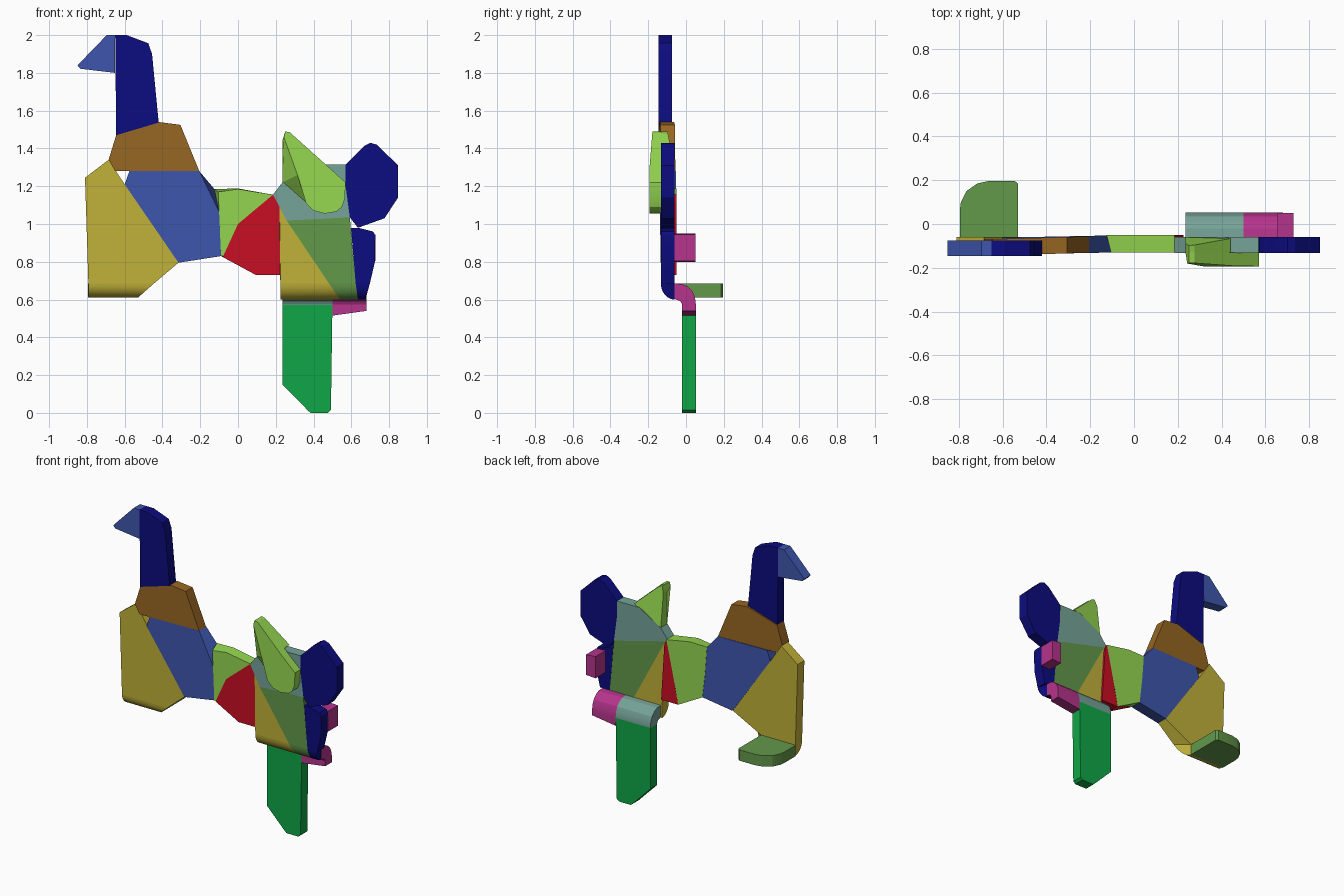
import bpy, bmesh, math

if "Cube" in bpy.data.objects:
    bpy.data.objects.remove(bpy.data.objects["Cube"])


def lin(c):
    c /= 255
    return c / 12.92 if c <= 0.04045 else ((c + 0.055) / 1.055) ** 2.4


def material(name, rgb):
    m = bpy.data.materials.new(name)
    col = tuple(lin(c) for c in rgb) + (1,)
    m.diffuse_color = col
    m.use_nodes = True
    m.node_tree.nodes["Principled BSDF"].inputs["Base Color"].default_value = col
    return m


NAVY = material("navy", (12, 12, 128))
BLUE = material("mid blue", (62, 86, 174))
BROWN = material("brown", (152, 102, 34))
YELLOW = material("mustard yellow", (193, 177, 57))
LIME = material("light green", (148, 214, 80))
RED = material("red", (200, 14, 36))
GREEN = material("olive green", (98, 152, 74))
TEAL = material("grey teal", (118, 163, 152))
PINK = material("magenta", (182, 52, 140))
LEAF = material("leaf green", (16, 166, 70))


def loft(name, mat, a, b):
    """Closed solid between two matching outlines of 3D points."""
    bm = bmesh.new()
    va = [bm.verts.new(p) for p in a]
    vb = [bm.verts.new(p) for p in b]
    n = len(va)
    bm.faces.new(va)
    bm.faces.new(vb[::-1])
    for i in range(n):
        j = (i + 1) % n
        bm.faces.new((va[i], vb[i], vb[j], va[j]))
    bmesh.ops.recalc_face_normals(bm, faces=bm.faces)
    me = bpy.data.meshes.new(name)
    bm.to_mesh(me)
    bm.free()
    me.materials.append(mat)
    ob = bpy.data.objects.new(name, me)
    bpy.context.collection.objects.link(ob)
    bpy.ops.object.select_all(action='DESELECT')
    ob.select_set(True)
    bpy.context.view_layer.objects.active = ob
    bpy.ops.object.shade_smooth_by_angle(angle=math.radians(20))
    return ob


def plate(name, mat, front, back=None, y0=-0.133, y1=-0.06, slope=0.0):
    """Flat panel from an x,z outline; slope leans it in y along x."""
    back = back or front
    loft(name, mat, [(x, y0 + slope * x, z) for x, z in front],
         [(x, y1 + slope * x, z) for x, z in back])


def bend(name, mat, z0, z1, left, right):
    """Quarter-round curl to the rear; left/right are x at top and bottom."""
    arc = [(math.cos(t), math.sin(t)) for t in (math.pi / 2 * i / 8 for i in range(9))]
    h, d = z1 - z0, 0.073

    def side(xs):
        pts = [(xs[0] + (xs[1] - xs[0]) * s, -0.06 - d * c, z1 - h * s) for c, s in arc]
        return pts + [(xs[1], -0.06, z1)]
    loft(name, mat, side(left), side(right))


# Head and neck
plate("beak", BLUE, [(-0.695, 2), (-0.65, 2), (-0.65, 1.8), (-0.835, 1.822), (-0.85, 1.84)],
      y0=-0.145, y1=-0.075)
plate("neck", NAVY, [(-0.65, 2), (-0.59, 2), (-0.475, 1.957), (-0.455, 1.9),
                     (-0.42, 1.537), (-0.645, 1.47)], y0=-0.145, y1=-0.075)
plate("shoulder", BROWN, [(-0.645, 1.47), (-0.42, 1.54), (-0.305, 1.525), (-0.205, 1.28),
                          (-0.65, 1.28), (-0.685, 1.34)], y0=-0.125, y1=-0.05, slope=0.03)

# Left panel with curled foot
plate("chest_panel", YELLOW,
      [(-0.685, 1.34), (-0.81, 1.245), (-0.792, 0.685), (-0.445, 0.685), (-0.315, 0.795), (-0.6, 1.21)],
      [(-0.685, 1.34), (-0.81, 1.245), (-0.792, 0.685), (-0.53, 0.685), (-0.315, 0.795), (-0.6, 1.21)])
bend("chest_curl", YELLOW, 0.61, 0.685, (-0.792, -0.79), (-0.445, -0.53))
foot = [(-0.53, -0.06), (-0.53, 0.185), (-0.545, 0.197), (-0.66, 0.197), (-0.715, 0.185),
        (-0.765, 0.15), (-0.79, 0.1), (-0.795, 0.06), (-0.795, -0.06)]
loft("front_foot", GREEN, [(x, y, 0.61) for x, y in foot], [(x, y, 0.685) for x, y in foot])

# Middle of the body
plate("side_panel", BLUE,
      [(-0.575, 1.28), (-0.205, 1.28), (-0.1, 1.065), (-0.09, 0.83), (-0.315, 0.795), (-0.6, 1.21)],
      [(-0.575, 1.28), (-0.205, 1.28), (-0.125, 1.185), (-0.09, 0.83), (-0.315, 0.795), (-0.6, 1.21)],
      y0=-0.128, y1=-0.05, slope=0.02)
plate("waist_panel", LIME,
      [(-0.105, 1.17), (0, 1.185), (0.185, 1.155), (0.0, 1.0), (-0.08, 0.83), (-0.09, 0.83), (-0.1, 1.065)],
      [(-0.125, 1.185), (0, 1.188), (0.185, 1.155), (0.14, 0.95), (0.095, 0.73), (-0.09, 0.83), (-0.11, 1.0)],
      y0=-0.13, y1=-0.05)
plate("belly_panel", RED,
      [(0.185, 1.155), (0.22, 1.09), (0.225, 0.73), (0.095, 0.73), (-0.08, 0.825), (0.0, 1.0)],
      [(0.185, 1.155), (0.2, 1.12), (0.225, 0.73), (0.095, 0.73), (0.125, 0.87), (0.14, 0.95)],
      y0=-0.13, y1=-0.05)

# Right panels, each with a curled lower edge
plate("hip_panel", YELLOW, [(0.22, 1.09), (0.258, 1.018), (0.482, 0.685), (0.225, 0.685)],
      [(0.19, 1.15), (0.2, 1.135), (0.44, 0.685), (0.225, 0.685)])
bend("hip_curl", YELLOW, 0.6, 0.685, (0.225, 0.225), (0.482, 0.54))
plate("rear_panel", GREEN, [(0.258, 1.018), (0.592, 1.035), (0.623, 0.685), (0.482, 0.685)],
      [(0.2, 1.135), (0.592, 1.035), (0.623, 0.685), (0.44, 0.685)])
bend("rear_curl", GREEN, 0.6, 0.685, (0.482, 0.54), (0.623, 0.635))
plate("lower_tail", NAVY, [(0.598, 0.98), (0.635, 0.98), (0.715, 0.96), (0.727, 0.94),
                           (0.725, 0.8), (0.698, 0.685), (0.623, 0.685)])
bend("lower_tail_curl", NAVY, 0.6, 0.685, (0.623, 0.635), (0.698, 0.675))
plate("crown_panel", TEAL,
      [(0.185, 1.155), (0.235, 1.22), (0.4, 1.315), (0.568, 1.315), (0.57, 1.2), (0.592, 1.035),
       (0.258, 1.018), (0.22, 1.09)],
      [(0.185, 1.155), (0.235, 1.22), (0.4, 1.315), (0.568, 1.315), (0.57, 1.2), (0.592, 1.035),
       (0.2, 1.135), (0.19, 1.15)])
plate("upper_tail", NAVY, [(0.57, 1.315), (0.67, 1.415), (0.7, 1.43), (0.735, 1.42), (0.848, 1.31),
                           (0.848, 1.14), (0.775, 1.03), (0.635, 0.98), (0.592, 1.035), (0.57, 1.2)])

# Ear: backing piece and folded flap
ear = [(0.235, 1.22), (0.235, 1.44), (0.25, 1.49), (0.275, 1.48), (0.44, 1.33), (0.4, 1.3)]
loft("ear_base", LIME, [(x, -0.13, z) for x, z in ear],
     [(x, -0.06 - 0.2 * max(0, z - 1.3), z) for x, z in ear])
tip = [(0.565, 1.13), (0.57, 1.22), (0.47, 1.31), (0.275, 1.485), (0.25, 1.49)]
lobe = [(0.36, 1.11), (0.4, 1.07), (0.46, 1.055), (0.52, 1.065), (0.55, 1.09)]
flap_front = tip + [(0.243, 1.46), (0.315, 1.26)] + lobe
flap_back = tip + [(0.235, 1.44), (0.235, 1.22)] + lobe
loft("ear_flap", LIME, [(x, -0.193 + 0.08 * max(0, z - 1.3), z) for x, z in flap_front],
     [(x, -0.13, z) for x, z in flap_back])

# Hinge bends behind the right panels
top = [(-0.06, 0.685), (-0.02, 0.682), (0.01, 0.668), (0.035, 0.642), (0.048, 0.61), (0.052, 0.575)]
under = [(-0.021, 0.575), (-0.03, 0.592), (-0.06, 0.603)]


def hinge(name, mat, x0, x1, drop0, drop1):
    def sec(x, drop):
        return [(x, y, z) for y, z in top + [(0.052, drop), (-0.021, drop)] + under]
    loft(name, mat, sec(x0, drop0), sec(x1, drop1))


hinge("leg_hinge", TEAL, 0.235, 0.5, 0.57, 0.57)
hinge("spur_hinge", PINK, 0.5, 0.68, 0.515, 0.54)
plate("rear_spur", PINK, [(0.655, 0.95), (0.727, 0.945), (0.727, 0.805), (0.655, 0.8)],
      y0=-0.06, y1=0.05)

# Hind leg
plate("hind_leg", LEAF, [(0.235, 0.575), (0.5, 0.575), (0.492, 0.015), (0.475, 0), (0.385, 0),
                         (0.375, 0.008), (0.235, 0.15)], y0=-0.021, y1=0.052)
